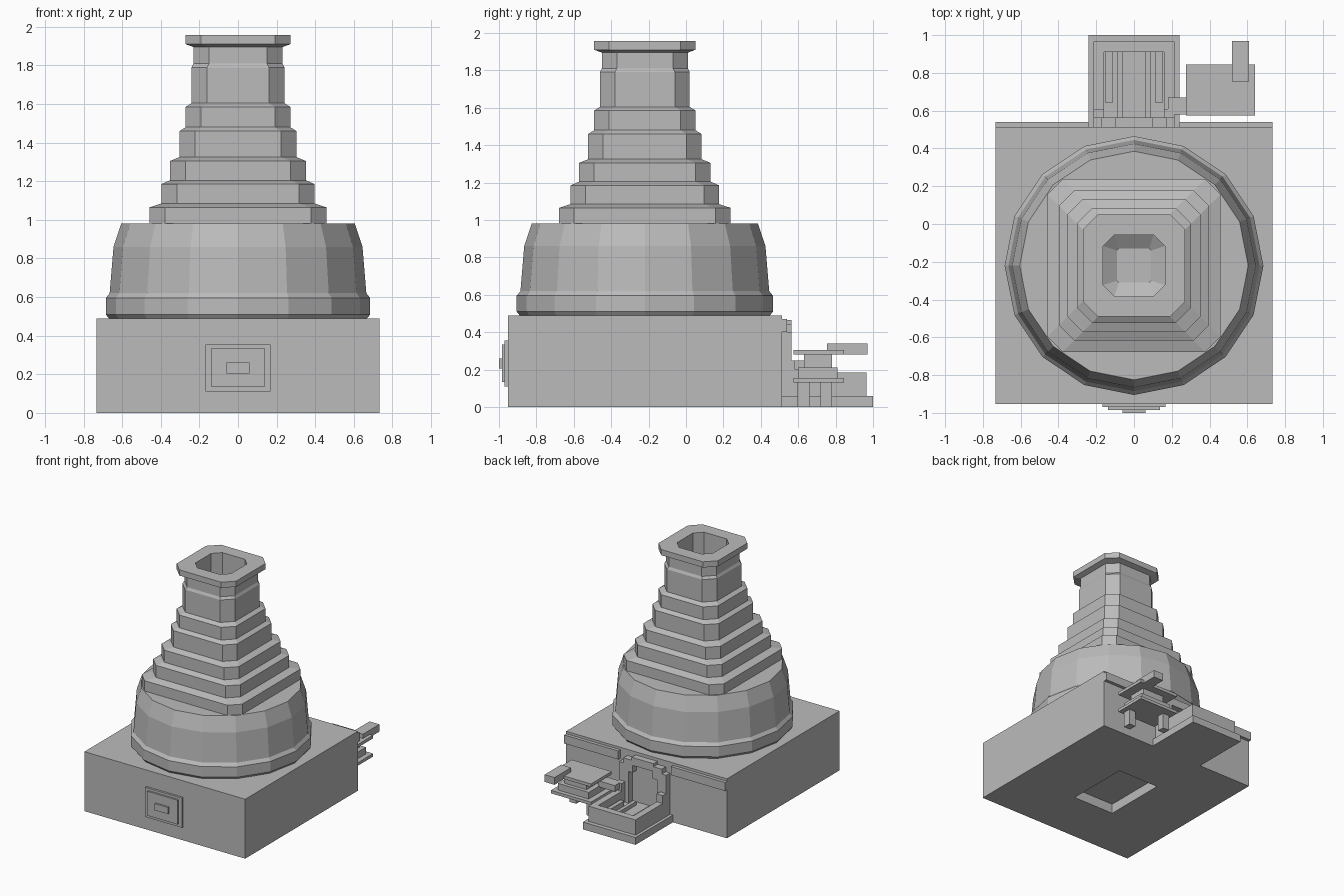
import bpy
import bmesh
import math

cube = bpy.data.objects.get("Cube")
if cube:
    bpy.data.objects.remove(cube, do_unlink=True)

stone = bpy.data.materials.new("pale grey stone")
stone.use_nodes = True
GREY = (0.5, 0.5, 0.5, 1)
stone.diffuse_color = GREY
stone.node_tree.nodes["Principled BSDF"].inputs["Base Color"].default_value = GREY

CY = -0.22  # y of the tower axis


def finish(name, bm):
    bmesh.ops.recalc_face_normals(bm, faces=bm.faces)
    mesh = bpy.data.meshes.new(name)
    bm.to_mesh(mesh)
    bm.free()
    mesh.materials.append(stone)
    obj = bpy.data.objects.new(name, mesh)
    bpy.context.collection.objects.link(obj)
    return obj


def loft(name, loops):
    """Skin a stack of equal-length loops and cap both ends."""
    bm = bmesh.new()
    rings = [[bm.verts.new(p) for p in loop] for loop in loops]
    for a, b in zip(rings, rings[1:]):
        for i in range(len(a)):
            j = (i + 1) % len(a)
            bm.faces.new((a[i], a[j], b[j], b[i]))
    bm.faces.new(rings[0][::-1])
    bm.faces.new(rings[-1])
    return finish(name, bm)


def rect(hx, hy, z):
    return [(sx * hx, CY + sy * hy, z) for sx, sy in ((-1, -1), (1, -1), (1, 1), (-1, 1))]


def octagon(h, z, cut=0.08):
    s = h - cut
    flat = ((s, -h), (h, -s), (h, s), (s, h), (-s, h), (-h, s), (-h, -s), (-s, -h))
    return [(x, CY + y, z) for x, y in flat]


def circle(r, z, n=16):
    return [(r * math.cos(math.tau * i / n), CY + r * math.sin(math.tau * i / n), z)
            for i in range(n)]


def box(name, x, y, z):
    """Box from (min, max) ranges."""
    bm = bmesh.new()
    bmesh.ops.create_cube(bm, size=1)
    for v in bm.verts:
        v.co = [r[0] if c < 0 else r[1] for c, r in zip(v.co, (x, y, z))]
    return finish(name, bm)


def pair(name, x, y, z):
    box(name + "_left", x, y, z)
    box(name + "_right", (-x[1], -x[0]), y, z)


# Square base with a shallow recess underneath
loft("base_block", [rect(0.19, 0.27, 0.08), rect(0.19, 0.27, 0),
                    rect(0.733, 0.733, 0), rect(0.733, 0.733, 0.49)])

# Faceted drum
drum = [(0.665, 0.485), (0.685, 0.51), (0.685, 0.595), (0.665, 0.62), (0.645, 0.86), (0.605, 0.98)]
loft("drum", [circle(r, z) for r, z in drum])

# Stepped tower: each tier is (half width, bottom, top) with a sloped shoulder above
tiers = [(0.458, 0.975, 1.065), (0.397, 1.085, 1.185), (0.352, 1.205, 1.305),
         (0.303, 1.325, 1.46), (0.271, 1.48, 1.585), (0.24, 1.605, 1.79),
         (0.23, 1.81, 1.895), (0.271, 1.91, 1.957)]
rings = []
for h, low, high in tiers:
    rings += [octagon(h, low), octagon(h, high)]
rings += [octagon(0.163, 1.957, 0.06), octagon(0.163, 1.3, 0.06), octagon(0.09, 1.25, 0.01)]
loft("stepped_tower", rings)

# Front panel in three layers
for name, hx, z, y in (("panel_frame", 0.168, (0.11, 0.355), -0.97),
                       ("panel_plate", 0.138, (0.135, 0.335), -0.985),
                       ("panel_knob", 0.06, (0.205, 0.26), -1.0)):
    box(name, (-hx, hx), (y, -0.95), z)

# Rear ledges either side of the doorway
pair("rear_ledge", (0.24, 0.733), (0.51, 0.54), (0.4, 0.47))

# Doorway
pair("door_post", (0.13, 0.215), (0.51, 0.565), (0.06, 0.4))
pair("door_shoulder", (0.09, 0.175), (0.51, 0.565), (0.34, 0.44))
box("door_lintel", (-0.1, 0.1), (0.51, 0.565), (0.4, 0.465))

# Open loading bin on a plinth
box("bin_plinth", (-0.24, 0.24), (0.51, 1.0), (0, 0.06))
box("bin_floor", (-0.17, 0.17), (0.51, 0.93), (0.06, 0.08))
pair("bin_side", (0.16, 0.215), (0.51, 0.965), (0.06, 0.185))
box("bin_end", (-0.16, 0.16), (0.91, 0.965), (0.06, 0.185))
pair("bin_step", (0.16, 0.215), (0.56, 0.61), (0.185, 0.25))
pair("bin_rail", (0.115, 0.15), (0.64, 0.91), (0.08, 0.13))
pair("bin_inner_rail", (0.06, 0.09), (0.56, 0.91), (0.08, 0.11))

# Side platform with stacked plates, two legs and a handle bar
box("platform_link", (0.18, 0.33), (0.58, 0.67), (0.2, 0.25))
box("platform_lower_plate", (0.275, 0.64), (0.575, 0.845), (0.13, 0.155))
box("platform_core", (0.32, 0.6), (0.6, 0.81), (0.155, 0.21))
box("platform_neck", (0.36, 0.56), (0.63, 0.78), (0.21, 0.28))
box("platform_upper_plate", (0.275, 0.64), (0.575, 0.845), (0.28, 0.305))
box("platform_handle", (0.52, 0.61), (0.755, 0.97), (0.28, 0.34))
box("platform_outer_leg", (0.54, 0.6), (0.595, 0.66), (0, 0.135))
box("platform_inner_leg", (0.3, 0.36), (0.72, 0.78), (0, 0.135))
